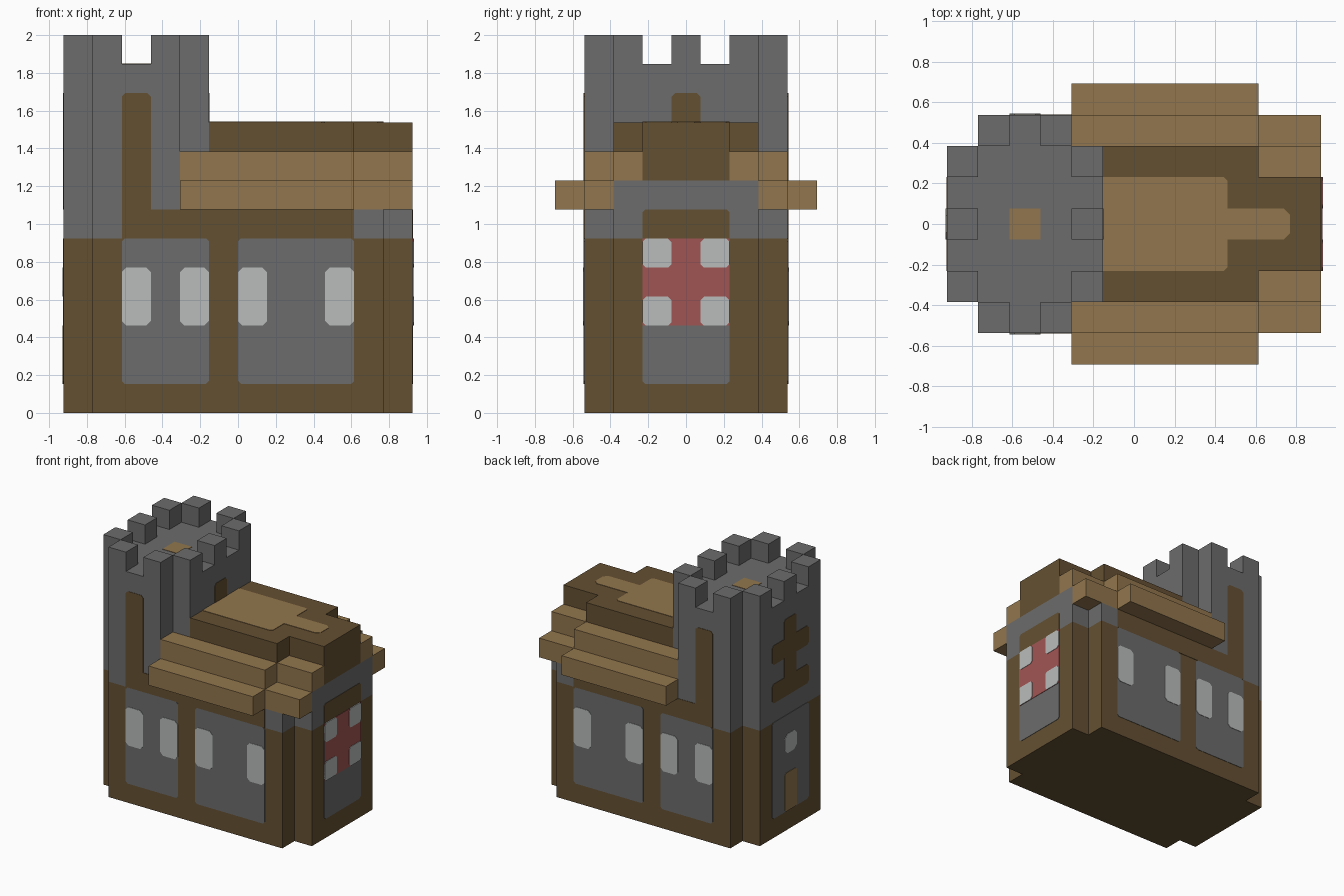
import bpy
import bmesh
from mathutils import Vector

if "Cube" in bpy.data.objects:
    bpy.data.objects.remove(bpy.data.objects["Cube"])

U = 2 / 13                       # one block
ORIGIN = Vector((6, 4.5, 0))     # plan centre in blocks
THIN = 0.02                      # painted plate step, in blocks


def material(name, rgb):
    lin = [((c / 255 + 0.055) / 1.055) ** 2.4 for c in rgb] + [1.0]
    m = bpy.data.materials.new(name)
    m.use_nodes = True
    m.diffuse_color = lin
    m.node_tree.nodes["Principled BSDF"].inputs["Base Color"].default_value = lin
    return m


STONE = material("stone grey", (108, 108, 108))
TIMBER = material("dark timber", (100, 80, 50))
PLANK = material("light plank", (146, 118, 77))
GLASS = material("pale glass", (185, 188, 187))
RED = material("red cross", (161, 85, 83))


def solid(name, points, push, mat, mirror=False):
    """Extrude a flat outline (block coordinates) along push."""
    bm = bmesh.new()
    face = bm.faces.new([bm.verts.new((Vector(p) - ORIGIN) * U) for p in points])
    new = bmesh.ops.extrude_face_region(bm, geom=[face], use_keep_orig=True)
    top = [v for v in new["geom"] if isinstance(v, bmesh.types.BMVert)]
    bmesh.ops.translate(bm, verts=top, vec=Vector(push) * U)
    bmesh.ops.recalc_face_normals(bm, faces=bm.faces)
    me = bpy.data.meshes.new(name)
    bm.to_mesh(me)
    bm.free()
    me.materials.append(mat)
    ob = bpy.data.objects.new(name, me)
    bpy.context.collection.objects.link(ob)
    if mirror:
        mod = ob.modifiers.new("mirror", 'MIRROR')
        mod.use_axis = (False, True, False)
        mod.use_mirror_merge = False
    return ob


def prism(name, plan, z0, z1, mat, mirror=False):
    return solid(name, [(x, y, z0) for x, y in plan], (0, 0, z1 - z0), mat, mirror)


def rect(x0, x1, y0, y1):
    return [(x0, y0), (x1, y0), (x1, y1), (x0, y1)]


def notched(x0, x1, y0, y1):
    """Rectangle with a one-block notch out of each corner."""
    return [(x0 + 1, y0), (x1 - 1, y0), (x1 - 1, y0 + 1), (x1, y0 + 1),
            (x1, y1 - 1), (x1 - 1, y1 - 1), (x1 - 1, y1), (x0 + 1, y1),
            (x0 + 1, y1 - 1), (x0, y1 - 1), (x0, y0 + 1), (x0 + 1, y0 + 1)]


def plate(name, side, at, a0, a1, b0, b1, mat, layer=1, cut=0.0):
    """Thin painted plate on a wall or deck; 'front' is mirrored to the back."""
    if cut:
        ab = [(a0 + cut, b0), (a1 - cut, b0), (a1, b0 + cut), (a1, b1 - cut),
              (a1 - cut, b1), (a0 + cut, b1), (a0, b1 - cut), (a0, b0 + cut)]
    else:
        ab = rect(a0, a1, b0, b1)
    t = THIN * layer
    place, push = {
        "front": (lambda a, b: (a, at, b), (0, -t, 0)),
        "left": (lambda a, b: (at, a, b), (t, 0, 0)),
        "right": (lambda a, b: (at, a, b), (-t, 0, 0)),
        "top": (lambda a, b: (a, b, at), (0, 0, t)),
    }[side]
    return solid(name, [place(a, b) for a, b in ab], push, mat, side == "front")


# Walls
prism("timber_walls", notched(0, 12, 1, 8), 0, 6, TIMBER)
prism("stone_course", notched(0, 12, 1, 8), 6, 7, STONE)
prism("gable_stone", rect(5, 12, 2, 7), 7, 8, STONE)

# Tower with battlements
prism("tower", notched(0, 5, 1, 8), 7, 12, STONE)
for x in (1, 3):
    prism("side_merlon", rect(x, x + 1, 1, 2), 12, 13, STONE, True)
for x in (0, 4):
    for y in (2, 4, 6):
        prism("end_merlon", rect(x, x + 1, y, y + 1), 12, 13, STONE)

# Stepped roof
prism("lower_eave", [(4, 0), (10, 0), (10, 1), (12, 1), (12, 2), (4, 2)],
      7, 8, PLANK, True)
prism("upper_eave", [(4, 1), (10, 1), (10, 2), (12, 2), (12, 3), (5, 3), (5, 2), (4, 2)],
      8, 9, PLANK, True)
prism("gable_timber", rect(5, 12, 3, 6), 8, 9, TIMBER)
prism("roof_ridge", [(5, 2), (10, 2), (10, 3), (12, 3), (12, 6), (10, 6), (10, 7), (5, 7)],
      9, 10, TIMBER)
plate("roof_planks", "top", 10, 5, 9, 3, 6, PLANK, 1, 0.12)
plate("roof_planks_edge", "top", 10, 5, 6, 3, 6, PLANK)
plate("roof_tongue", "top", 10, 8.8, 11, 4, 5, PLANK, 1, 0.2)
plate("tower_hatch", "top", 12, 2, 3, 4, 5, PLANK)

# Long walls, front and back
plate("timber_band", "front", 1, 2, 10, 6, 7, TIMBER)
plate("tower_strip", "front", 1, 2, 3, 6.5, 11, TIMBER, 1, 0.12)
for x0, x1 in ((2, 5), (6, 10)):
    plate("wall_panel", "front", 1, x0, x1, 1, 6, STONE, 1, 0.1)
    for x in (x0, x1 - 1):
        plate("window", "front", 1, x, x + 1, 3, 5, GLASS, 2, 0.16)

# Gable end with a cross window
plate("gable_panel", "left", 12, 3, 6, 1, 6, STONE, 1, 0.1)
plate("gable_lintel", "left", 12, 3, 6, 6, 7, TIMBER, 1, 0.1)
plate("gable_lintel_base", "left", 12, 3, 6, 6, 6.5, TIMBER)
plate("red_cross", "left", 12, 3, 6, 3, 6, RED, 2)
for y in (3, 5):
    for z in (3, 5):
        plate("cross_pane", "left", 12, y, y + 1, z, z + 1, GLASS, 3, 0.12)
plate("tower_inner_strip", "left", 5, 4, 5, 9, 11, TIMBER, 1, 0.12)

# Tower end with door, small window and double-barred emblem
plate("tower_panel", "right", 0, 3, 6, 1, 6, STONE, 1, 0.1)
plate("door", "right", 0, 4, 5, 1, 3, PLANK, 2, 0.1)
plate("small_window", "right", 0, 4, 5, 4, 5, GLASS, 2, 0.22)
plate("emblem_stem", "right", 0, 4, 5, 7, 11, TIMBER, 1, 0.1)
for z in (7, 9):
    plate("emblem_bar", "right", 0, 3, 6, z, z + 1, TIMBER, 1, 0.12)
